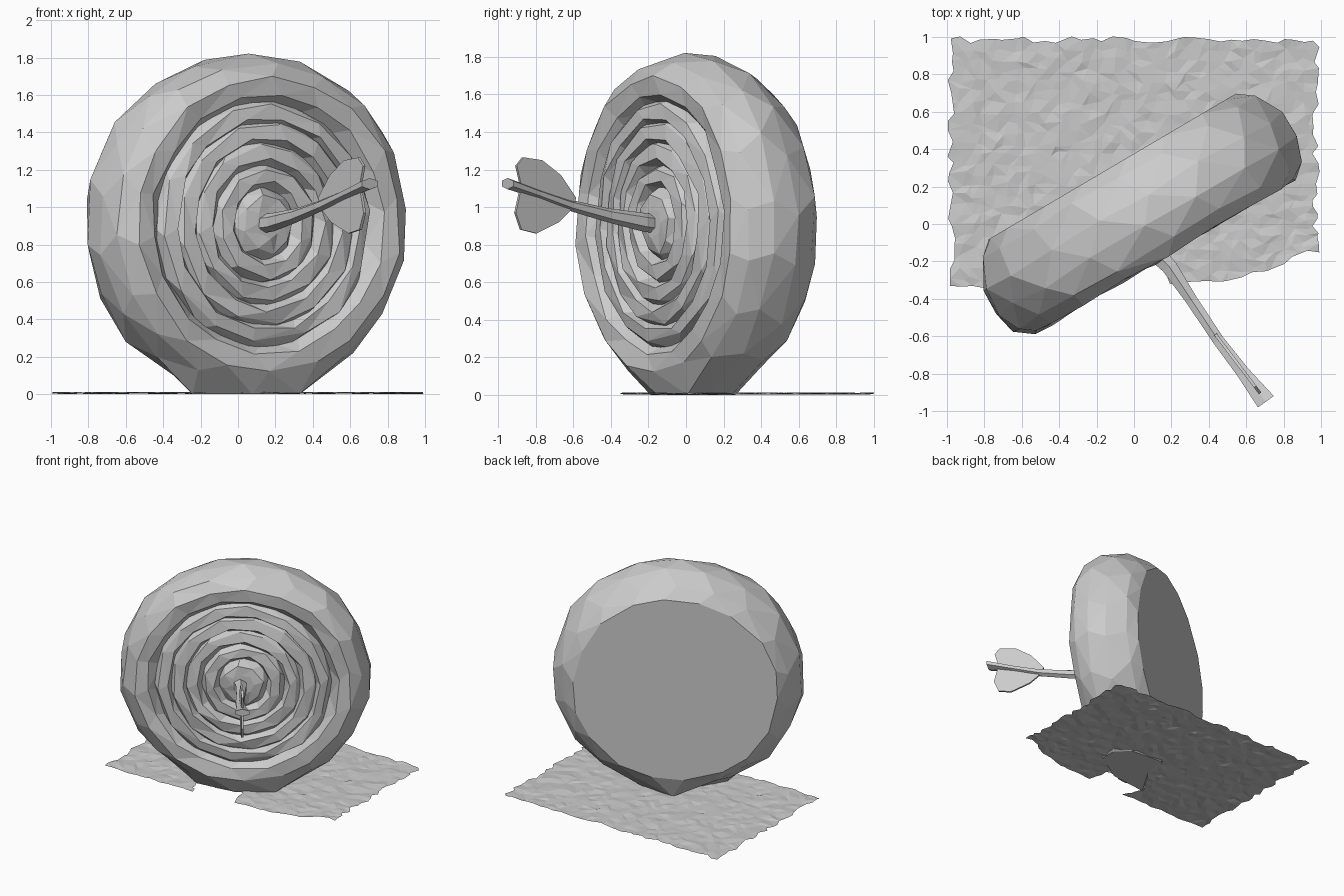
import bpy, bmesh, math, random
from mathutils import Vector, Matrix

if "Cube" in bpy.data.objects:
    bpy.data.objects.remove(bpy.data.objects["Cube"])

random.seed(4)
YAW = math.radians(30.5)
DISC = Matrix.Translation((0.04, 0.04, 0.91)) @ Matrix.Rotation(YAW, 4, 'Z')


def jit(a):
    return random.uniform(-a, a)


def finish(name, bm, recalc=True):
    if recalc:
        bmesh.ops.recalc_face_normals(bm, faces=bm.faces)
    mesh = bpy.data.meshes.new(name)
    bm.to_mesh(mesh)
    bm.free()
    ob = bpy.data.objects.new(name, mesh)
    bpy.context.collection.objects.link(ob)
    return ob


def bridge(bm, a, b):
    n = len(a)
    for i in range(n):
        bm.faces.new((a[i], a[(i + 1) % n], b[(i + 1) % n], b[i]))


# Revolved low-poly part: profile is (radius, depth), depth negative = front
def revolve(name, profile, seg, wobble, wide=1.0, cap=None):
    bm = bmesh.new()
    rows = []
    turn = random.uniform(0, 1)
    for k, (r, d) in enumerate(profile):
        row = []
        for i in range(seg):
            a = 2 * math.pi * (i + turn + 0.25 * (k % 2) + jit(0.12)) / seg
            rr = r * 1.015 + jit(wobble)
            flat = cap == 'first' and k == 0
            p = DISC @ Vector((rr * math.cos(a) * wide, d + (0 if flat else jit(wobble)),
                               rr * math.sin(a) * 1.02))
            if p.z < 0.10:          # settled flat on the floor
                p.z = 0.0
            row.append(bm.verts.new(p))
        rows.append(row)
    for a, b in zip(rows, rows[1:]):
        bridge(bm, a, b)
    if cap == 'first':
        bm.faces.new(rows[0])
    if cap == 'last':
        bm.faces.new(rows[-1])
    bmesh.ops.triangulate(bm, faces=[f for f in bm.faces if len(f.verts) == 4])
    return finish(name, bm)


# Fat outer rim with flat back
revolve("target_rim", [(0.72, 0.31), (0.80, 0.24), (0.875, 0.09), (0.885, -0.06),
                       (0.84, -0.18), (0.76, -0.25), (0.67, -0.24), (0.60, -0.16)],
        18, 0.011, 1.055, 'first')

# Concentric straw coils
for n, (outer, inner, seg) in enumerate([(0.65, 0.51, 14), (0.55, 0.40, 13),
                                         (0.44, 0.29, 12), (0.32, 0.17, 10)]):
    w = outer - inner
    revolve(f"straw_coil_{n + 1}", [(outer, -0.17), (outer - 0.25 * w, -0.23),
                                    (inner + 0.3 * w, -0.24), (inner, -0.17)], seg, 0.011, 1.02)
revolve("target_centre", [(0.20, -0.17), (0.15, -0.24), (0.08, -0.255)], 8, 0.01, 1.0, 'last')

# Dart: tapered shaft, flaring at the tail; stations are (point, half width, half height)
SIDE = Vector((0.81, 0.58, 0)).normalized()
stations = [((0.12, -0.16, 0.91), 0.055, 0.05), ((0.19, -0.23, 0.92), 0.048, 0.05),
            ((0.31, -0.41, 0.955), 0.036, 0.038), ((0.45, -0.62, 1.01), 0.035, 0.03),
            ((0.58, -0.79, 1.07), 0.040, 0.025), ((0.705, -0.95, 1.125), 0.060, 0.03)]
bm = bmesh.new()
rings = []
for p, w, h in stations:
    rings.append([bm.verts.new(Vector(p) + SIDE * w * math.cos(a) + Vector((0, 0, h * math.sin(a))))
                  for a in (math.radians(30 + 60 * i) for i in range(6))])
for a, b in zip(rings, rings[1:]):
    bridge(bm, a, b)
bm.faces.new(rings[0])
bm.faces.new(rings[-1])
finish("dart_shaft", bm)

# Upright dart fin, outline as (y, z)
outline = [(-0.59, 1.05), (-0.67, 1.17), (-0.77, 1.25), (-0.87, 1.265), (-0.905, 1.22),
           (-0.88, 1.11), (-0.91, 0.97), (-0.88, 0.88), (-0.80, 0.86), (-0.68, 0.92), (-0.60, 1.00)]
bm = bmesh.new()
sides = [[bm.verts.new(Vector((0.435 - (y + 0.59) * 0.76, y, z)) + SIDE * s) for y, z in outline]
         for s in (-0.008, 0.008)]
bridge(bm, *sides)
for s in sides:
    bm.faces.new(s)
finish("dart_fin", bm)

# Rough ground patch with ragged edges and a notch under the target
NX, NY = 34, 24
bm = bmesh.new()
grid = []
for j in range(NY + 1):
    row = []
    for i in range(NX + 1):
        x, y = -0.975 + 1.95 * i / NX, -0.345 + 1.33 * j / NY
        front = max(0, 1 - j / 9)                            # trimmed front right edge
        y += front * (max(0, x - 0.55) * 0.40 + (0.04 if x > 0 else 0))
        row.append(bm.verts.new((x + jit(0.022), y + jit(0.018), 0.007 + jit(0.006))))
    grid.append(row)
for j in range(NY):
    for i in range(NX):
        q = (grid[j][i], grid[j][i + 1], grid[j + 1][i + 1], grid[j + 1][i])
        c = sum((v.co for v in q), Vector()) / 4
        if -0.2 < c.x < 0.17 and c.y < -0.17:
            continue
        bm.faces.new(q)
bmesh.ops.delete(bm, geom=[v for v in bm.verts if not v.link_faces], context='VERTS')
bmesh.ops.triangulate(bm, faces=bm.faces)
finish("ground_patch", bm, False)
